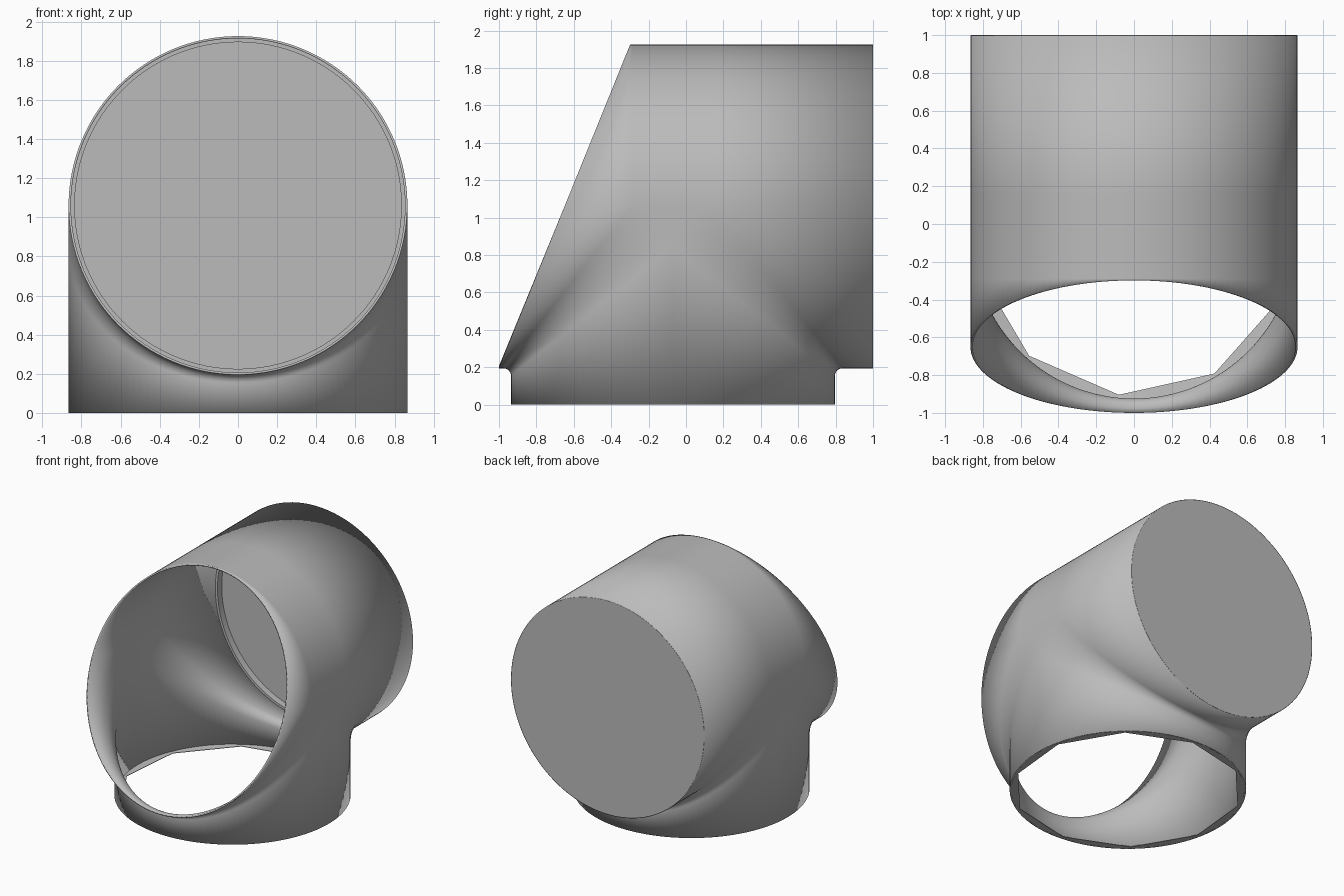
import bpy, bmesh
from math import sin, cos, pi, radians
from mathutils import Vector

old = bpy.data.objects.get("Cube")
if old:
    bpy.data.objects.remove(old)

R = 0.866          # radius of both pipes
YC, ZC = -0.07, 1.06   # upright pipe axis, level pipe axis
BACK = 0.999
N = 64             # columns per half turn
ARC = 8            # steps across the blend

grey = bpy.data.materials.new("grey plastic")
grey.use_nodes = True
colour = (0.5, 0.5, 0.5, 1)
grey.diffuse_color = colour
grey.node_tree.nodes["Principled BSDF"].inputs["Base Color"].default_value = colour


def finish(name, bm):
    mesh = bpy.data.meshes.new(name)
    bm.to_mesh(mesh)
    bm.free()
    mesh.materials.append(grey)
    obj = bpy.data.objects.new(name, mesh)
    bpy.context.collection.objects.link(obj)
    bpy.ops.object.select_all(action='DESELECT')
    obj.select_set(True)
    bpy.context.view_layer.objects.active = obj
    bpy.ops.object.shade_smooth_by_angle(angle=radians(30))
    return obj


def mouth(z):
    """Depth of the slanted front opening at height z."""
    return -1 + (z - ZC + R) * 0.405


def loft(bm, rows, closed=False):
    verts = [[bm.verts.new(p) for p in row] for row in rows]
    pairs = list(zip(verts, verts[1:]))
    if closed:
        pairs.append((verts[-1], verts[0]))
    for a, b in pairs:
        for i in range(len(a) - 1):
            bm.faces.new((a[i], a[i + 1], b[i + 1], b[i]))
    return verts


def blend(h):
    """Blend radius, wider towards the sides of the joint."""
    return 0.04 + 0.18 * (1 - h / R)


def lower_section(t, side):
    """Level run, rounded corner and upright run at one column."""
    x, h = R * sin(t), R * cos(t)
    z, r = ZC - h, blend(h)
    end = mouth(z) if side < 0 else BACK
    pts = [(x, end, z)]
    for i in range(ARC + 1):
        a = pi / 2 * i / ARC
        pts.append((x, YC + side * (h + r - r * sin(a)), z - r + r * cos(a)))
    return pts + [(x, YC + side * h, 0)]


# Pipe shell: upper half, two lower halves and the flat spots at the joint
bm = bmesh.new()
angles = [-pi / 2 + pi * i / N for i in range(N + 1)]
wide = blend(0)
upper = []
for t in angles:
    x, z = R * sin(t), ZC + R * cos(t)
    upper.append([(x, y, z) for y in (mouth(z), YC - wide, YC + wide, BACK)])
loft(bm, upper)
halves = [loft(bm, [lower_section(t, s) for t in angles]) for s in (-1, 1)]
for end in (0, -1):
    front, rear = halves[0][end][1:-1], halves[1][end][1:-2 + 1]
    bm.faces.new(front + rear[-2::-1])
bmesh.ops.remove_doubles(bm, verts=bm.verts, dist=0.0005)
bmesh.ops.recalc_face_normals(bm, faces=bm.faces)
top = max(bm.faces, key=lambda f: f.calc_center_median().z)
if top.normal.z < 0:
    bmesh.ops.reverse_faces(bm, faces=bm.faces)
shell = finish("pipe_shell", bm)
wall = shell.modifiers.new("wall", 'SOLIDIFY')
wall.thickness = 0.012
wall.offset = -1

# Closed rear end
bm = bmesh.new()
rows = []
for i in range(2 * N):
    a = pi * i / N
    rim = R - 0.004
    rows.append([(rim * cos(a), y, ZC + rim * sin(a)) for y in (0.985, 1.0)])
ring = loft(bm, rows, closed=True)
for k in (0, 1):
    bm.faces.new([v[k] for v in ring])
bmesh.ops.recalc_face_normals(bm, faces=bm.faces)
finish("rear_cap", bm)

# Inner ledge in front of the rear cap
bm = bmesh.new()
rows = []
for i in range(2 * N):
    a = pi * i / N
    rows.append([(r * cos(a), y, ZC + r * sin(a))
                 for r, y in ((R - 0.008, 0.93), (0.835, 0.93), (0.835, 0.99))])
loft(bm, rows, closed=True)
bmesh.ops.recalc_face_normals(bm, faces=bm.faces)
finish("rear_ledge", bm)

# Bottom lip: round outside, ten-sided opening
bm = bmesh.new()
SIDES, TURN = 10, radians(-95.5)
corners = [Vector((cos(TURN + 2 * pi * k / SIDES), sin(TURN + 2 * pi * k / SIDES))) * 0.838
           for k in range(SIDES + 1)]
rows = []
PER = 12
for k in range(SIDES):
    for j in range(PER):
        p = corners[k].lerp(corners[k + 1], j / PER)
        a = TURN + 2 * pi * (k + j / PER) / SIDES
        o = (R - 0.004) * Vector((cos(a), sin(a)))
        rows.append([(q.x, YC + q.y, z) for q, z in
                     ((o, 0.012), (p, 0.004), (p, 0.0), (o, 0.0))])
loft(bm, rows, closed=True)
bmesh.ops.recalc_face_normals(bm, faces=bm.faces)
finish("bottom_lip", bm)
